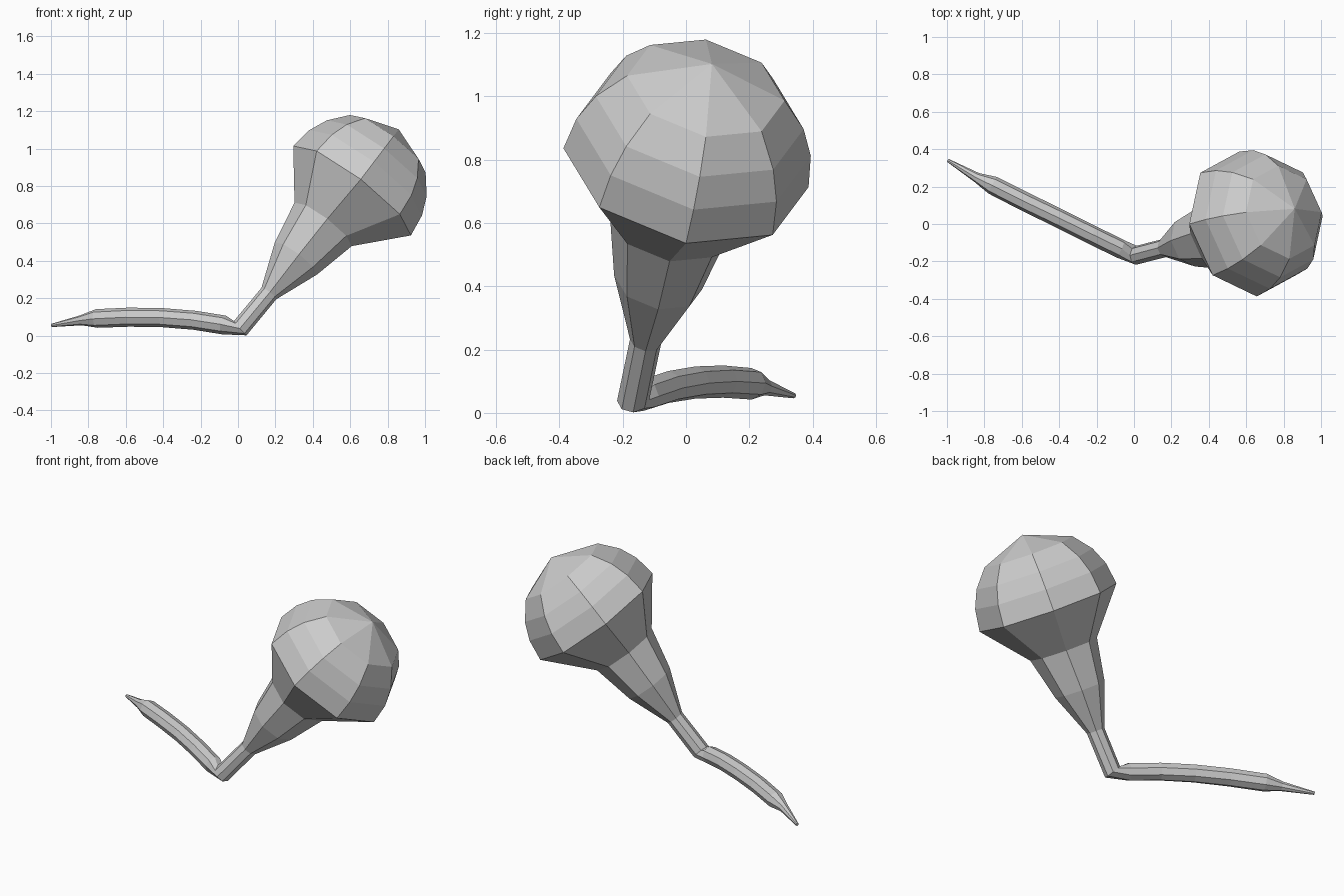
import bpy, bmesh
from math import sin, cos, pi, radians
from mathutils import Vector

if "Cube" in bpy.data.objects:
    bpy.data.objects.remove(bpy.data.objects["Cube"])

SIDES = 8
AXIS = Vector((0.76, 0.25, 1.0)).normalized()   # direction of stem and head
RIM = Vector((0.61, 0.0, 0.775))                # centre of the head's widest ring
RIM_R, DOME_H = 0.395, 0.42


def add_ring(bm, centre, normal, r):
    n = Vector(normal).normalized()
    u = Vector((0, 1, 0)).cross(n).normalized()
    v = n.cross(u)
    return [bm.verts.new(Vector(centre) + r * (cos(2 * pi * i / SIDES) * u + sin(2 * pi * i / SIDES) * v))
            for i in range(SIDES)]


def loft(name, rings, pole):
    bm = bmesh.new()
    loops = [add_ring(bm, *ring) for ring in rings]
    bm.faces.new(loops[0])
    for a, b in zip(loops, loops[1:]):
        for i in range(SIDES):
            j = (i + 1) % SIDES
            bm.faces.new((a[i], a[j], b[j], b[i]))
    tip = bm.verts.new(pole)
    for i in range(SIDES):
        bm.faces.new((loops[-1][i], loops[-1][(i + 1) % SIDES], tip))
    bmesh.ops.recalc_face_normals(bm, faces=bm.faces[:])
    mesh = bpy.data.meshes.new(name)
    bm.to_mesh(mesh)
    bm.free()
    bpy.context.collection.objects.link(bpy.data.objects.new(name, mesh))


# arched tail, from its narrow tip to the elbow
rings = [
    ((-0.995, 0.34, 0.055), (0.87, -0.45, 0.15), 0.009),
    ((-0.84, 0.248, 0.082), (0.87, -0.45, 0.15), 0.027),
    ((-0.755, 0.207, 0.092), (0.87, -0.45, 0.08), 0.05),
    ((-0.58, 0.118, 0.099), (0.87, -0.46, 0.02), 0.051),
    ((-0.40, 0.03, 0.096), (0.87, -0.45, -0.06), 0.051),
    ((-0.23, -0.055, 0.082), (0.87, -0.43, -0.12), 0.051),
    ((-0.075, -0.132, 0.057), (0.87, -0.42, -0.18), 0.051),
]
# elbow and flaring stem
rings += [
    ((0.012, -0.167, 0.04), (0.75, -0.05, 0.66), 0.051),
    ((0.165, -0.128, 0.225), AXIS, 0.05),
    ((0.31, -0.088, 0.413), AXIS, 0.142),
    ((0.455, -0.052, 0.595), AXIS, 0.192),
]
# domed head
for deg in (0, 17, 32, 50):
    t = radians(deg)
    rings.append((RIM + AXIS * DOME_H * sin(t), AXIS, RIM_R * cos(t)))

loft("club_with_tail", rings, RIM + AXIS * DOME_H)
